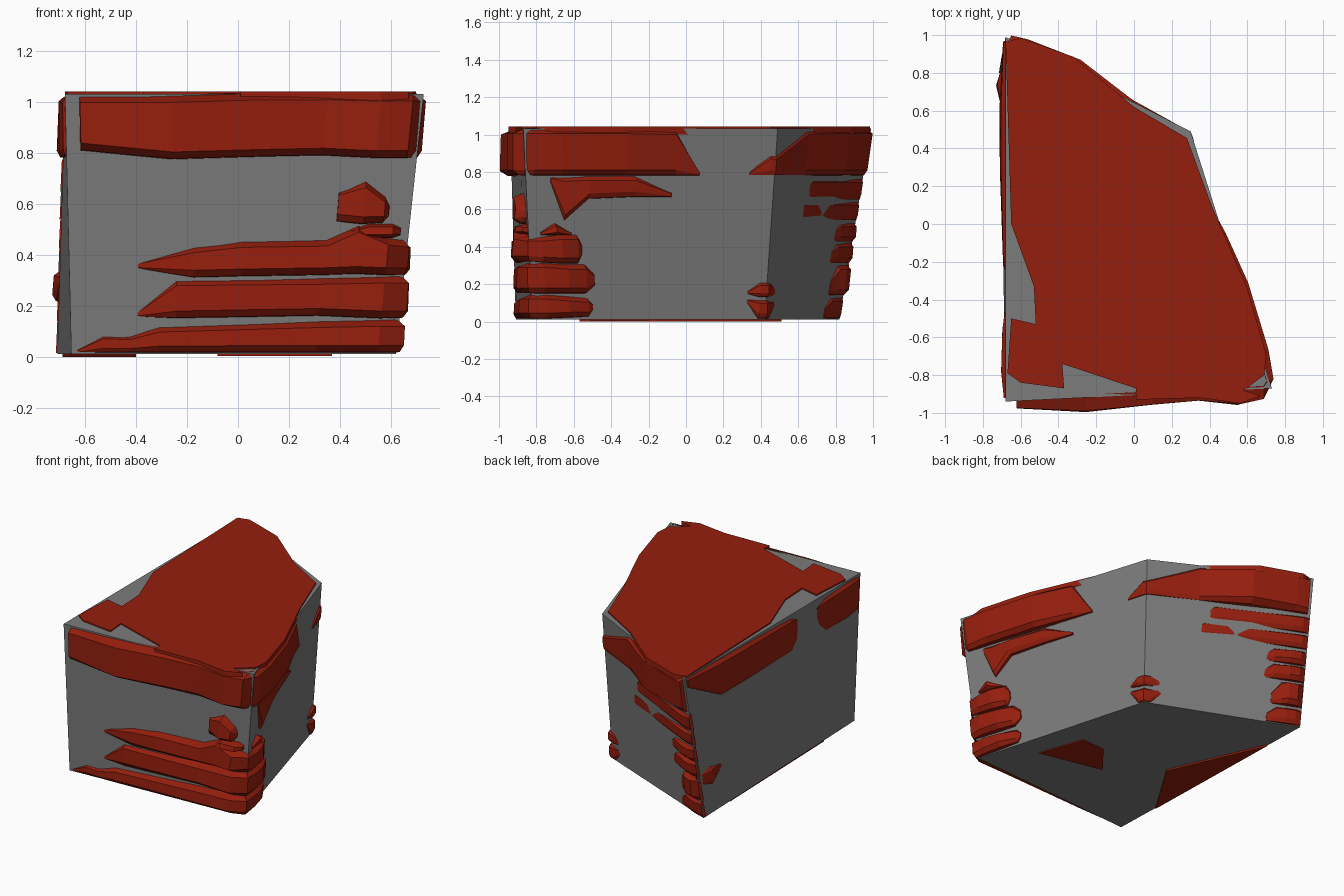
import bpy, bmesh
from mathutils import Vector


def material(name, color):
    mat = bpy.data.materials.new(name)
    mat.diffuse_color = (*color, 1)
    return mat


red = material("red_rock", (.30, .013, .004))
grey = material("grey_rock", (.20, .20, .20))

# Core corners, counter-clockwise: front left, front right, back right, back left
LOW = [Vector(p) for p in ((-.655, -.91, .012), (.62, -.82, .012), (.27, .42, .012), (-.71, .82, .012))]
TOP = [Vector(p) for p in ((-.68, -.94, 1.033), (.73, -.87, 1.033), (.30, .49, 1.033), (-.68, .99, 1.033))]


def make(name, verts, faces, mat=red):
    mesh = bpy.data.meshes.new(name)
    mesh.from_pydata(verts, [], faces)
    bm = bmesh.new()
    bm.from_mesh(mesh)
    bmesh.ops.recalc_face_normals(bm, faces=bm.faces)
    bm.to_mesh(mesh)
    bm.free()
    mesh.materials.append(mat)
    ob = bpy.data.objects.new(name, mesh)
    bpy.context.collection.objects.link(ob)


def prism(name, low, top, mat=red):
    n = len(low)
    sides = [(i, (i + 1) % n, n + (i + 1) % n, n + i) for i in range(n)]
    make(name, list(low) + list(top), [tuple(range(n))[::-1], tuple(range(n, 2 * n))] + sides, mat)


def on_core(s, z, off):
    """Point on the core wall: s runs 0-4 round the walls, off pushes outwards."""
    i, t = int(s) % 4, (z - .012) / 1.021
    u = s - int(s)
    ring = [a.lerp(b, t) for a, b in zip(LOW, TOP)]

    def normal(k):
        d = ring[(k + 1) % 4] - ring[k]
        return Vector((d.y, -d.x, 0)).normalized()
    out = normal(i) if u > 1e-6 else (normal(i - 1 if i else 3) + normal(i)).normalized()
    return ring[i].lerp(ring[(i + 1) % 4], u) + out * off


def ledge(name, stations):
    """Rock layer along the wall; station = (s, bottom z, top z, offset)."""
    verts = []
    for s, z0, z1, off in stations:
        e = min(.03, (z1 - z0) * .25)
        verts += [on_core(s, z0, -.02), on_core(s, z0 + .004, off * .5), on_core(s, z0 + e, off),
                  on_core(s, z1 - e, off * .85), on_core(s, z1, -.015)]
    n = len(stations)
    faces = [(k * 5 + i, k * 5 + (i + 1) % 5, k * 5 + 5 + (i + 1) % 5, k * 5 + 5 + i)
             for k in range(n - 1) for i in range(5)]
    make(name, verts, faces + [(0, 1, 2, 3, 4), tuple(range(n * 5 - 1, n * 5 - 6, -1))])


def patch(name, outline, z0, z1):
    prism(name, [(x, y, z0) for x, y in outline], [(x, y, z1) for x, y in outline])


# Grey core
prism("core", LOW, TOP, grey)

# Top slab, with broken notches along its edge
patch("top_slab", [(.01, -.93), (.35, -.92), (.56, -.95), (.67, -.91), (.58, -.88), (.69, -.80),
                   (.70, -.69), (.6, -.34), (.41, .1), (.28, .455), (0, .62), (-.32, .885),
                   (-.6, .985), (-.68, .965), (-.65, 0), (-.53, -.33), (-.52, -.53), (-.65, -.5),
                   (-.67, -.79), (-.6, -.84), (-.37, -.87), (-.38, -.74), (.01, -.87)], 1.0, 1.042)

# Rim bands below the top
ledge("front_rim", [(.04, .81, 1.03, .045), (.30, .775, 1.03, .085), (.55, .785, 1.04, .065),
                    (.73, .79, 1.04, .055), (.88, .78, 1.035, .09), (.97, .78, 1.035, .065),
                    (1.03, .78, 1.035, .03), (1.14, .78, 1.035, .055), (1.4, .78, 1.035, .06),
                    (1.6, .78, 1.03, .02), (1.7, .78, .80, .003)])
ledge("back_rim", [(1.9, .78, .80, .004), (1.98, .78, .90, .012), (2.0, .78, .90, .01),
                   (2.03, .78, .91, .012), (2.32, .78, 1.03, .015), (2.63, .78, 1.037, .09),
                   (2.9, .78, 1.037, .055), (2.98, .78, 1.035, .03)])
ledge("left_rim", [(3.01, .96, 1.035, .012), (3.18, .78, 1.035, .028), (3.35, .78, 1.03, .028),
                   (3.6, .78, 1.02, .015), (3.64, .82, 1.0, .004)])
ledge("left_front_rim", [(3.75, .85, 1.0, .005), (3.8, .78, 1.02, .02), (3.92, .78, 1.03, .028),
                         (3.99, .79, 1.03, .012)])

# Ledges wrapped round the front right corner
ledge("ledge_low", [(.02, .015, .03, .003), (.10, .015, .09, .015), (.18, .015, .085, .025),
                    (.27, .015, .125, .035), (.75, .015, .145, .06), (.94, .015, .15, .07),
                    (1.0, .015, .15, .035), (1.06, .015, .15, .045), (1.15, .02, .14, .05),
                    (1.24, .025, .13, .02), (1.26, .06, .10, .003)])
ledge("ledge_middle", [(.2, .155, .175, .003), (.32, .15, .31, .035), (.75, .16, .315, .06),
                       (.94, .15, .32, .075), (1.0, .15, .32, .03), (1.05, .15, .32, .05),
                       (1.15, .15, .31, .055), (1.23, .15, .31, .03), (1.27, .19, .26, .003)])
ledge("ledge_high", [(.2, .345, .37, .003), (.37, .31, .44, .04), (.51, .315, .46, .06),
                     (.76, .32, .465, .07), (.85, .325, .52, .08), (.94, .32, .47, .09),
                     (1.0, .32, .46, .012), (1.05, .315, .46, .04), (1.13, .31, .47, .05),
                     (1.2, .31, .47, .025), (1.22, .36, .42, .003)])
ledge("ledge_cap", [(.83, .475, .50, .03), (.88, .465, .525, .07), (.95, .465, .525, .07),
                    (.975, .475, .51, .03)])
ledge("right_ledge_cap", [(1.05, .46, .48, .01), (1.11, .46, .53, .04), (1.18, .46, .475, .003)])
ledge("front_chip", [(.785, .53, .665, .015), (.86, .52, .695, .07), (.92, .525, .635, .065),
                     (.935, .55, .60, .02)])
ledge("right_chip", [(1.10, .74, .775, .004), (1.15, .54, .78, .02), (1.25, .655, .785, .035),
                     (1.44, .665, .785, .02), (1.59, .665, .69, .003)])

# Stones climbing the back left corner: (bottom, top, start on back wall, offset)
for k, (z0, z1, a, off) in enumerate([(.015, .14, 2.78, .025), (.14, .31, 2.80, .05),
                                      (.31, .43, 2.74, .04), (.425, .535, 2.74, .04),
                                      (.54, .65, 2.30, .03), (.65, .775, 2.36, .03)]):
    h = z1 - z0
    ledge(f"corner_stone_{k + 1}", [(a, z0, z0 + .55 * h, .006), (a + .06, z0, z1, off * .6),
                                    (2.9, z0, z1, off), (2.96, z0, z1, off * .9), (2.998, z0, z1, .006)])
ledge("left_chip", [(2.99, .24, .33, .01), (3.07, .215, .35, .03), (3.15, .29, .32, .003)])

# Small stones at the back right corner
for name, z0, z1, m in (("back_stone_low", .015, .125, .1), ("back_stone_high", .13, .215, .145)):
    ledge(name, [(1.92, m, m + .02, .003), (1.97, z0, z1, .022), (2.0, z0, z1, .02),
                 (2.04, z0, z1, .015), (2.13, m, m + .02, .003)])

# Red patches on the underside
patch("under_patch_right", [(.37, -.51), (.26, -.2), (.08, -.21), (-.08, -.41)], .004, .03)
patch("under_patch_left", [(-.40, -.15), (-.69, .51), (-.66, -.57)], 0, .03)
